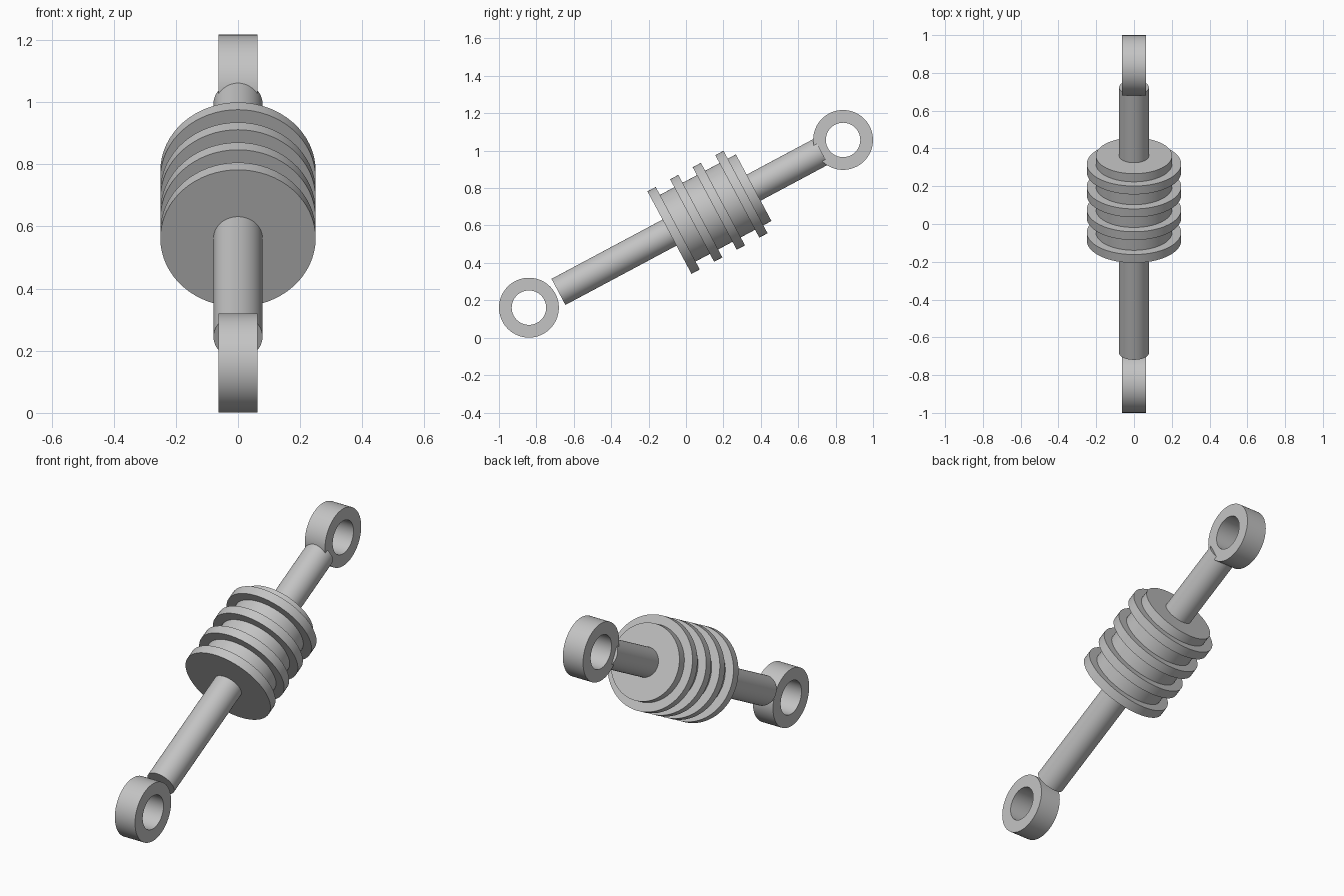
import bpy, bmesh
from math import pi, radians
from mathutils import Matrix

cube = bpy.data.objects.get("Cube")
if cube:
    bpy.data.objects.remove(cube, do_unlink=True)

grey = bpy.data.materials.new("light_grey")
grey.use_nodes = True
COLOUR = (0.55, 0.55, 0.55, 1)
grey.diffuse_color = COLOUR
grey.node_tree.nodes["Principled BSDF"].inputs["Base Color"].default_value = COLOUR

# Strut frame: local x runs along the tilted axis, local y points to the left side
TILT = radians(28.1)
FRAME = (Matrix.Translation((0, 0, 0.609)) @ Matrix.Rotation(TILT, 4, "X")
         @ Matrix.Rotation(pi / 2, 4, "Z"))


def lathe(name, profile, matrix, closed=False):
    """Spin a (position, radius) profile around the local x axis."""
    bm = bmesh.new()
    verts = [bm.verts.new((s, 0, r)) for s, r in profile]
    pairs = list(zip(verts, verts[1:]))
    if closed:
        pairs.append((verts[-1], verts[0]))
    edges = [bm.edges.new(p) for p in pairs]
    bmesh.ops.spin(bm, geom=verts + edges, cent=(0, 0, 0), axis=(1, 0, 0),
                   angle=2 * pi, steps=64, use_merge=True)
    bmesh.ops.remove_doubles(bm, verts=bm.verts, dist=1e-5)
    bmesh.ops.recalc_face_normals(bm, faces=bm.faces)
    mesh = bpy.data.meshes.new(name)
    bm.to_mesh(mesh)
    bm.free()
    mesh.transform(matrix)
    mesh.materials.append(grey)
    obj = bpy.data.objects.new(name, mesh)
    bpy.context.collection.objects.link(obj)
    bpy.ops.object.select_all(action="DESELECT")
    obj.select_set(True)
    bpy.context.view_layer.objects.active = obj
    bpy.ops.object.shade_smooth_by_angle(angle=radians(30))
    return obj


def disc(name, start, end, radius):
    lathe(name, [(start, 0), (start, radius), (end, radius), (end, 0)], FRAME)


# Shaft and damper body
disc("shaft", -0.773, 0.82, 0.079)
disc("damper_body", -0.09, 0.41, 0.202)

# Evenly spaced cooling flanges
for i in range(4):
    start = -0.1 + i * 0.137
    disc(f"flange_{i + 1}", start, start + 0.05, 0.25)

# Mounting eyes, with their holes running left to right
HALF = 0.0625
ring = [(-HALF, 0.092), (-HALF, 0.16), (HALF, 0.16), (HALF, 0.092)]
for name, side in (("lower_eye", -1), ("upper_eye", 1)):
    centre = FRAME @ Matrix.Translation((side * 0.952, 0, 0)) @ Matrix.Rotation(pi / 2, 4, "Z")
    lathe(name, ring, centre, closed=True)
